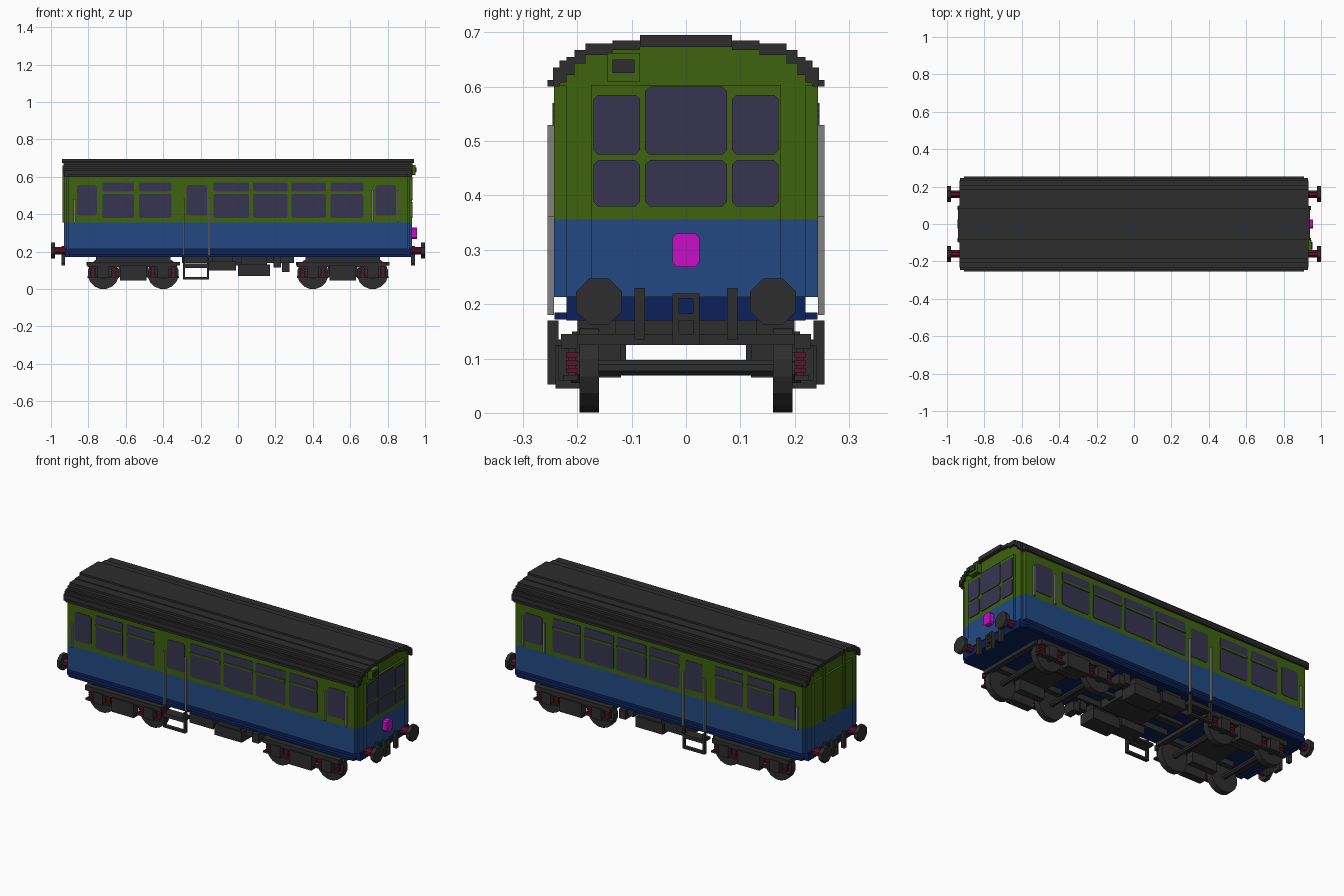
import bpy, bmesh, math
from mathutils import Matrix, Vector

if "Cube" in bpy.data.objects:
    bpy.data.objects.remove(bpy.data.objects["Cube"])


def material(name, r, g, b):
    lin = [((c / 255 + 0.055) / 1.055) ** 2.4 if c > 10 else c / 255 / 12.92 for c in (r, g, b)]
    m = bpy.data.materials.new(name)
    m.use_nodes = True
    m.diffuse_color = (*lin, 1)
    bsdf = next(n for n in m.node_tree.nodes if n.type == 'BSDF_PRINCIPLED')
    bsdf.inputs["Base Color"].default_value = (*lin, 1)
    return m


GREEN = material("green", 62, 98, 14)
BLUE = material("blue", 34, 73, 131)
NAVY = material("navy", 11, 32, 92)
BLACK = material("charcoal", 45, 45, 45)
GLASS = material("window_purple", 55, 53, 80)
RED = material("dark_red", 98, 14, 40)
GREY = material("grey", 128, 128, 128)
PINK = material("magenta", 200, 14, 200)


def finish(name, bm, mat):
    bmesh.ops.recalc_face_normals(bm, faces=bm.faces)
    me = bpy.data.meshes.new(name)
    bm.to_mesh(me)
    bm.free()
    me.materials.append(mat)
    ob = bpy.data.objects.new(name, me)
    bpy.context.scene.collection.objects.link(ob)
    return ob


def boxes(name, mat, spans, mirror=False):
    """One object from (x0, x1, y0, y1, z0, z1) boxes, optionally mirrored in y."""
    bm = bmesh.new()
    if mirror:
        spans = list(spans) + [(a, b, -d, -c, e, f) for a, b, c, d, e, f in spans]
    for x0, x1, y0, y1, z0, z1 in spans:
        m = Matrix.Translation(((x0 + x1) / 2, (y0 + y1) / 2, (z0 + z1) / 2))
        bmesh.ops.create_cube(bm, size=1, matrix=m @ Matrix.Diagonal((x1 - x0, y1 - y0, z1 - z0, 1)))
    return finish(name, bm, mat)


def prism(bm, points, axis, a, b):
    """Extrude a 2D outline from a to b along the axis (0, 1 or 2)."""
    def place(u, v):
        c = [u, v]
        c.insert(axis, a)
        return c
    face = bm.faces.new([bm.verts.new(place(u, v)) for u, v in points])
    shift = Vector((0, 0, 0))
    shift[axis] = b - a
    out = bmesh.ops.extrude_face_region(bm, geom=[face])
    bmesh.ops.translate(bm, vec=shift, verts=[v for v in out["geom"] if isinstance(v, bmesh.types.BMVert)])
    bm.faces.ensure_lookup_table()


def discs(name, mat, items, axis, sides):
    """Cylinders given as (u, v, radius, start, end)."""
    bm = bmesh.new()
    for u, v, r, a, b in items:
        ring = [(u + r * math.cos((i + .5) * math.tau / sides), v + r * math.sin((i + .5) * math.tau / sides))
                for i in range(sides)]
        prism(bm, ring, axis, a, b)
    return finish(name, bm, mat)


def panes(name, mat, rects, axis, a, b, c=0.008):
    """Thin plates with clipped corners; rects are (u0, u1, v0, v1)."""
    bm = bmesh.new()
    for u0, u1, v0, v1 in rects:
        pts = [(u0 + c, v0), (u1 - c, v0), (u1, v0 + c), (u1, v1 - c),
               (u1 - c, v1), (u0 + c, v1), (u0, v1 - c), (u0, v0 + c)]
        for s, e in ([(a, b), (-b, -a)] if axis == 1 else [(a, b)]):
            prism(bm, pts, axis, s, e)
    return finish(name, bm, mat)


# Body shell: stepped plan outline with slightly bowed ends
quarter = [(.93, 0), (.93, .175), (.918, .175), (.918, .22), (.906, .22), (.906, .243)]
plan = quarter[1:]
plan = plan + [(-x, y) for x, y in reversed(plan)]
plan = plan + [(-x, -y) for x, y in plan]
for name, mat, z0, z1 in (("lower_body", BLUE, .213, .356), ("upper_body", GREEN, .356, .603)):
    bm = bmesh.new()
    prism(bm, plan, 2, z0, z1)
    finish(name, bm, mat)

# Green end gable under the roof
half = [(.235, .602), (.222, .625), (.205, .645), (.185, .66), (.135, .67), (.085, .676)]
bm = bmesh.new()
prism(bm, half + [(-y, z) for y, z in reversed(half)], 0, -.918, .918)
finish("roof_gable", bm, GREEN)

# Roof made of stepped strips
steps = [(0, .085, .673, .695, .94), (.085, .135, .668, .685, .932), (.135, .185, .658, .68, .932),
         (.185, .205, .643, .668, .932), (.205, .22, .622, .655, .932), (.22, .233, .608, .648, .932),
         (.233, .245, .6, .635, .93), (.245, .255, .6, .612, .91)]
boxes("roof", BLACK, [(-h, h, y0, y1, z0, z1) for y0, y1, z0, z1, h in steps], True)

# Underframe floor and side sill
boxes("floor", NAVY, [(-.925, .925, -.22, .22, .17, .214)])
boxes("side_sill", NAVY, [(-.9, .9, .219, .242, .172, .185)], True)

# Side windows, with a top light over each main pane
bays = [(-.725, -.555), (-.53, -.355), (-.13, .06), (.08, .265), (.285, .47), (.495, .67)]
doors = [(-.86, -.755), (-.275, -.165), (.735, .845)]
panes("side_windows", GLASS, [(a, b, .38, .508) for a, b in bays], 1, .24, .2455)
panes("top_lights", GLASS, [(a, b, .522, .57) for a, b in bays], 1, .24, .2455, .004)
panes("door_windows", GLASS, [(a, b, .392, .555) for a, b in doors], 1, .24, .2455)
boxes("window_rails", GREEN, [(a, b, .242, .249, .51, .52) for a, b in bays], True)

# Cab end windows, lamp and marker box
cols = [(-.17, -.085, .585), (-.075, .075, .6), (.085, .17, .585)]
panes("cab_windows", GLASS, [(a, b, .475, t) for a, b, t in cols]
      + [(a, b, .38, .465) for a, b, t in cols], 0, .927, .934)
panes("end_lamp", PINK, [(-.025, .025, .268, .33)], 0, .925, .957)
boxes("marker_box", GREEN, [(.915, .95, -.145, -.085, .61, .662)])
boxes("marker_bracket", BLACK, [(.93, .955, -.135, -.095, .625, .65)])
boxes("rear_ribs", GREEN, [(-.938, -.928, .085, .1, .356, .66)], True)

# Grab rails beside the doors
rails = [(-.29, .18, .485), (-.155, .18, .485), (.72, .36, .53), (.855, .36, .53), (-.875, .35, .48)]
boxes("grab_rails", GREY, [(x - .005, x + .005, .243, .255, a, b) for x, a, b in rails], True)

# Hanging footsteps under the middle doors
boxes("footsteps", BLACK, [(-.295, -.155, .235, .255, .052, .064), (-.295, -.155, .235, .255, .112, .135),
                           (-.295, -.284, .235, .255, .052, .17), (-.166, -.155, .235, .255, .052, .17),
                           (-.295, -.155, .2, .24, .122, .135)], True)

# Buffers, couplings and hoses at both ends
heads, shanks, hooks, pipes = [], [], [], []
for s in (-1, 1):
    for y in (-.16, .16):
        heads.append((y, .205, .046, s * .978, s * 1.0))
        shanks.append((y, .205, .022, s * .9, s * .98))
    span = sorted((s * .925, s * .945))
    hooks += [(*span, -.025, -.013, .125, .22), (*span, .013, .025, .125, .22),
              (*span, -.025, .025, .125, .145), (*span, -.025, .025, .17, .183), (*span, -.025, .025, .21, .22)]
    for y in (-.085, .085):
        pipes.append((*span, y - .01, y + .01, .135, .23))
discs("buffer_heads", BLACK, heads, 0, 8)
discs("buffer_shanks", RED, shanks, 0, 8)
boxes("coupling_frames", BLACK, hooks)
boxes("brake_hoses", BLACK, pipes)

# Bogies: wheels, axles, side frames, axle boxes and springs
wheels, hubs, axles, frames, springs = [], [], [], [], []
for c in (-.56, .56):
    for x in (c - .16, c + .16):
        for s in (-1, 1):
            wheels.append((x, .083, .084, s * .16, s * .196))
            hubs.append((x, .083, .03, s * .196, s * .212))
        axles.append((x, .083, .015, -.16, .16))
        frames += [(x - .03, x + .03, .205, .235, .06, .125),
                   (x - .085, x - .03, .2, .225, .06, .07), (x + .03, x + .085, .2, .225, .06, .07)]
        for d in (-.055, .055):
            springs += [(x + d - .015, x + d + .015, .2, .22, z, z + .01) for z in (.073, .087, .101)]
            frames.append((x + d - .008, x + d + .008, .203, .217, .065, .12))
    frames += [(c - .245, c + .235, .2, .23, .118, .145), (c - .2, c + .2, .13, .2, .14, .17),
               (c - .07, c + .07, .195, .24, .045, .125), (c - .09, c + .09, 0, .2, .125, .17),
               (c - .25, c - .22, 0, .2, .125, .145), (c + .22, c + .25, 0, .2, .125, .145),
               (c - .08, c + .08, .12, .16, .065, .13)]
discs("wheels", BLACK, wheels, 1, 16)
discs("wheel_hubs", BLACK, hubs, 1, 8)
discs("axles", BLACK, axles, 1, 8)
boxes("bogie_frames", BLACK, frames, True)
boxes("bogie_springs", RED, springs, True)

# Equipment boxes slung under the floor
boxes("underfloor_equipment", BLACK, [
    (-.16, -.01, .11, .21, .098, .15), (-.14, -.03, .12, .2, .15, .172),
    (.0, .17, .11, .21, .07, .13), (.015, .155, .12, .2, .13, .172),
    (.19, .23, .14, .2, .115, .172), (.235, .275, .14, .21, .092, .145),
    (-.3, .3, .1, .115, .14, .172)], True)
boxes("engine_tray", BLACK, [(-.12, .14, -.09, .09, .125, .172), (-.3, .3, -.02, .02, .14, .16)])
